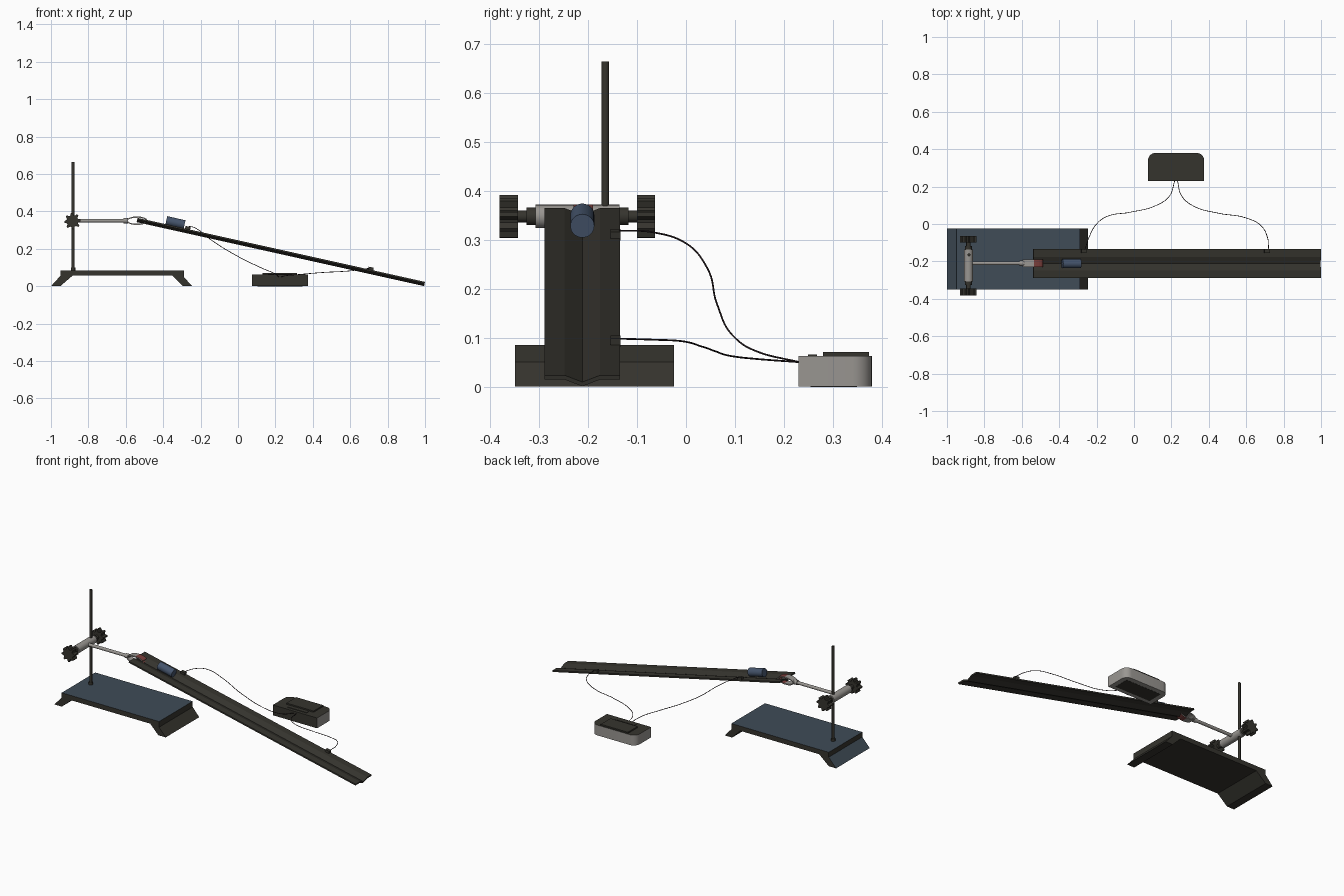
import bpy, bmesh, math
from mathutils import Matrix, Vector

if "Cube" in bpy.data.objects:
    bpy.data.objects.remove(bpy.data.objects["Cube"])


def material(name, rgb):
    m = bpy.data.materials.new(name)
    m.diffuse_color = (*rgb, 1)
    m.use_nodes = True
    m.node_tree.nodes["Principled BSDF"].inputs["Base Color"].default_value = m.diffuse_color
    return m


DARK = material("charcoal", (0.036, 0.034, 0.027))
BLUE = material("slate_blue", (0.05, 0.072, 0.095))
CART = material("cart_blue", (0.06, 0.09, 0.15))
GREY = material("light_grey", (0.32, 0.305, 0.285))
RED = material("pad_red", (0.2, 0.05, 0.045))
WIRE = material("wire_dark", (0.02, 0.012, 0.014))


def finish(name, bm, mats, rule=None, smooth=False):
    bmesh.ops.recalc_face_normals(bm, faces=bm.faces)
    bm.normal_update()
    if rule:
        for f in bm.faces:
            f.material_index = rule(f)
    me = bpy.data.meshes.new(name)
    bm.to_mesh(me)
    bm.free()
    for m in mats:
        me.materials.append(m)
    ob = bpy.data.objects.new(name, me)
    bpy.context.collection.objects.link(ob)
    if smooth:
        bpy.ops.object.select_all(action='DESELECT')
        ob.select_set(True)
        bpy.context.view_layer.objects.active = ob
        bpy.ops.object.shade_smooth_by_angle(angle=math.radians(40))
    return ob


def prism(name, pts, axis, a, b, mats, rule=None, smooth=False):
    """Extrude a 2D outline along an axis from a to b."""
    place = {'X': lambda p, t: (t, p[0], p[1]),
             'Y': lambda p, t: (p[0], t, p[1]),
             'Z': lambda p, t: (p[0], p[1], t)}[axis]
    bm = bmesh.new()
    f = bm.faces.new([bm.verts.new(place(p, a)) for p in pts])
    r = bmesh.ops.extrude_face_region(bm, geom=[f])
    vs = [g for g in r['geom'] if isinstance(g, bmesh.types.BMVert)]
    d = Vector(place((0, 0), b)) - Vector(place((0, 0), a))
    bmesh.ops.translate(bm, verts=vs, vec=d)
    return finish(name, bm, mats, rule, smooth)


def box(name, x0, x1, y0, y1, z0, z1, mat):
    return prism(name, [(x0, y0), (x1, y0), (x1, y1), (x0, y1)], 'Z', z0, z1, [mat])


def rod(name, p, q, r, mat, seg=24):
    """Cylinder between two points."""
    p, q = Vector(p), Vector(q)
    bm = bmesh.new()
    rot = (q - p).to_track_quat('Z', 'Y').to_matrix().to_4x4()
    bmesh.ops.create_cone(bm, cap_ends=True, segments=seg, radius1=r, radius2=r,
                          depth=(q - p).length,
                          matrix=Matrix.Translation((p + q) / 2) @ rot)
    return finish(name, bm, [mat], smooth=True)


# Stand base: plate with two splayed feet, blue on top and left slope
base = [(-1, 0), (-0.95, 0), (-0.885, 0.056), (-0.35, 0.056), (-0.295, 0),
        (-0.245, 0), (-0.29, 0.05), (-0.29, 0.085), (-0.95, 0.085), (-0.95, 0.055)]
prism("stand_base", base, 'Y', -0.35, -0.025, [DARK, BLUE],
      lambda f: int(f.normal.z > 0.3 and f.normal.x < 0.3))

# Upright post
rod("upright_post", (-0.882, -0.165, 0.08), (-0.882, -0.165, 0.665), 0.008, DARK, 16)
rod("post_collar", (-0.882, -0.165, 0.083), (-0.882, -0.165, 0.1), 0.012, DARK, 16)

# Clamp body with mirrored stems and lobed knobs
CX, CY, CZ = -0.885, -0.222, 0.348
rod("clamp_body", (CX, CY - 0.086, CZ), (CX, CY + 0.086, CZ), 0.024, GREY)
lobes = []
for i in range(32):
    r = 0.044 if i % 4 < 2 else 0.032
    t = math.tau * i / 32
    lobes.append((CX + r * math.cos(t), CZ + r * math.sin(t)))
for side, s in (("front", -1), ("back", 1)):
    rod(side + "_clamp_collar", (CX, CY + s * 0.084, CZ), (CX, CY + s * 0.104, CZ), 0.018, DARK)
    rod(side + "_clamp_screw", (CX, CY + s * 0.1, CZ), (CX, CY + s * 0.126, CZ), 0.012, DARK)
    prism(side + "_clamp_knob", lobes, 'Y', CY + s * 0.122, CY + s * 0.159, [DARK])

# Clamp arm
AY = -0.21
rod("clamp_arm", (CX, AY, 0.35), (-0.59, AY, 0.35), 0.0095, GREY)
rod("arm_end_collar", (-0.612, AY, 0.35), (-0.588, AY, 0.35), 0.014, GREY)

# Two curved jaws with red tips
for name, s in (("upper_jaw", 1), ("lower_jaw", -1)):
    outer, inner = [], []
    for i in range(13):
        t = math.pi * (1 - 0.92 * i / 12)
        outer.append((-0.54 + 0.056 * math.cos(t), 0.35 + s * 0.023 * math.sin(t)))
        inner.append((-0.54 + 0.050 * math.cos(t), 0.35 + s * 0.016 * math.sin(t)))
    prism(name, outer + inner[::-1], 'Y', AY - 0.02, AY + 0.02, [GREY, RED],
          lambda f: int(abs(f.normal.y) < 0.5 and f.calc_center_median().x > -0.54))

# Inclined V-groove rail
ANG = math.atan2(0.342, 1.537)
TILT = Matrix.Rotation(ANG, 4, 'Y')
LEN = 1.537 / math.cos(ANG)
RAIL = Matrix.Translation((-0.537, -0.212, 0.365)) @ TILT
top = [(-0.077, 0), (-0.036, 0), (0, -0.014), (0.036, 0), (0.077, 0)]
section = top + [(y, z - 0.009) for y, z in top[::-1]]
rail = prism("inclined_rail", section, 'X', 0, LEN, [DARK])
rail.matrix_world = RAIL

# Rolling cylinder in the groove
rod("rolling_cylinder", RAIL @ Vector((0.153, 0, 0.019)),
    RAIL @ Vector((0.253, 0, 0.019)), 0.0245, CART, 32)

# Sensors clipped to the back edge of the rail
for name, u in (("upper_sensor", 0.272), ("lower_sensor", 1.275)):
    ob = box(name, u - 0.012, u + 0.016, 0.058, 0.078, -0.004, 0.014, DARK)
    ob.matrix_world = RAIL

# Timer case: flat front, rounded back corners, grey sides
outline = [(0.075, 0.23), (0.375, 0.23)]
for cx, a0 in ((0.335, 0), (0.115, 90)):
    for i in range(9):
        t = math.radians(a0 + 90 * i / 8)
        outline.append((cx + 0.04 * math.cos(t), 0.34 + 0.04 * math.sin(t)))
prism("timer_case", outline, 'Z', 0, 0.063, [GREY, DARK],
      lambda f: int(f.normal.z > 0.5 or f.normal.y < -0.5), True)
box("timer_screen", 0.132, 0.316, 0.28, 0.374, 0.062, 0.071, DARK)
box("timer_button_strip", 0.16, 0.29, 0.25, 0.268, 0.062, 0.066, DARK)
box("timer_bottom_panel", 0.105, 0.345, 0.255, 0.35, 0, 0.002, DARK).location.z = -0.0008


# Cables from sensors to timer
def cable(name, pts):
    cu = bpy.data.curves.new(name, 'CURVE')
    cu.dimensions = '3D'
    cu.bevel_depth = 0.0018
    cu.bevel_resolution = 2
    cu.use_fill_caps = True
    sp = cu.splines.new('BEZIER')
    sp.bezier_points.add(len(pts) - 1)
    for b, p in zip(sp.bezier_points, pts):
        b.co = p
        b.handle_left_type = b.handle_right_type = 'AUTO'
    cu.materials.append(WIRE)
    bpy.context.collection.objects.link(bpy.data.objects.new(name, cu))


cable("upper_cable", [(-0.262, -0.136, 0.319), (-0.24, -0.07, 0.316), (-0.2, 0, 0.293),
                      (-0.14, 0.042, 0.245), (-0.02, 0.063, 0.17), (0.12, 0.1, 0.1),
                      (0.19, 0.15, 0.07), (0.218, 0.232, 0.05)])
cable("lower_cable", [(0.72, -0.136, 0.098), (0.713, -0.07, 0.096), (0.68, -0.01, 0.093),
                      (0.6, 0.032, 0.082), (0.45, 0.058, 0.073), (0.32, 0.095, 0.062),
                      (0.255, 0.15, 0.056), (0.232, 0.232, 0.05)])
